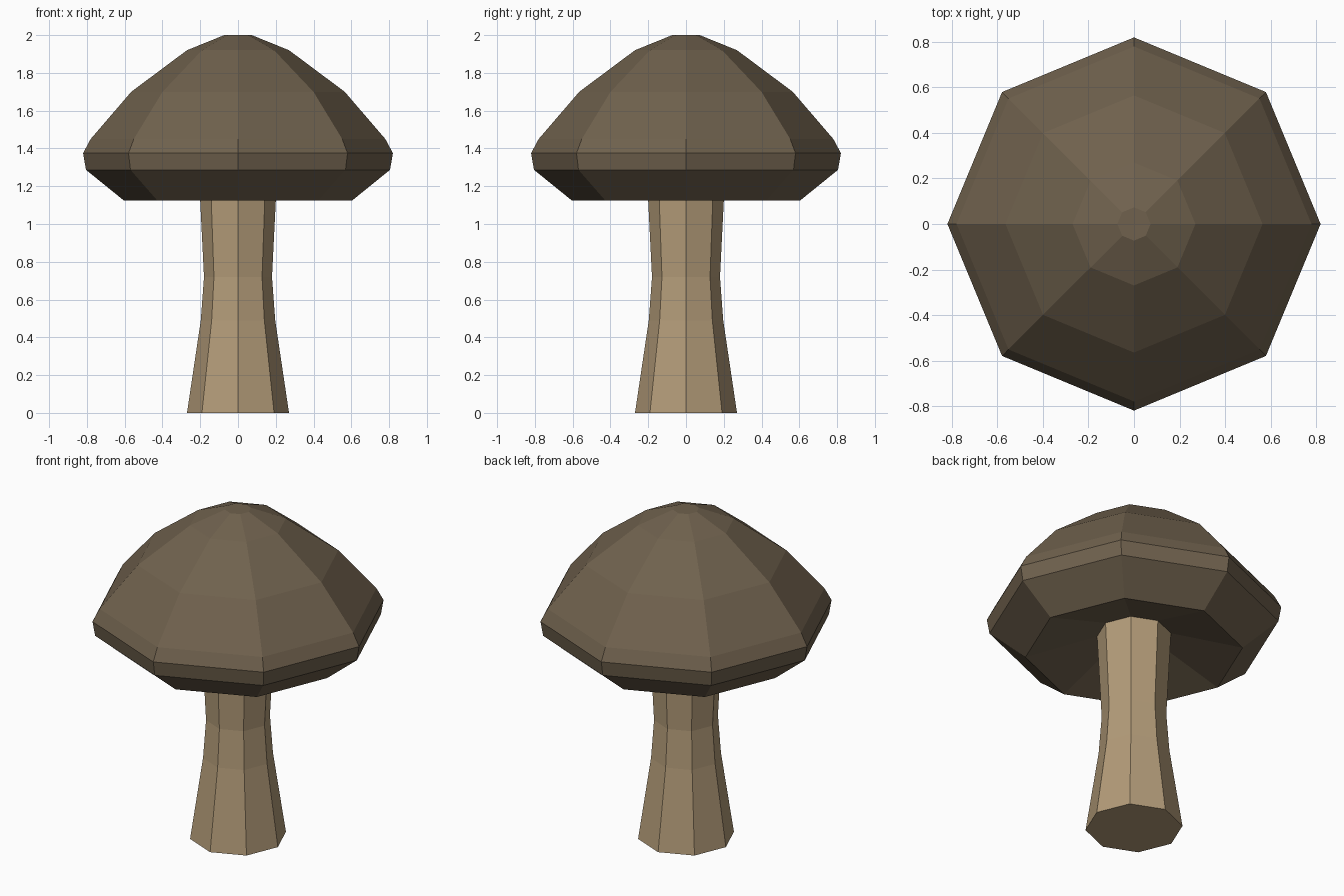
import bpy, bmesh
from math import cos, sin, pi

if "Cube" in bpy.data.objects:
    bpy.data.objects.remove(bpy.data.objects["Cube"])

SIDES = 8


def material(name, color):
    m = bpy.data.materials.new(name)
    m.diffuse_color = (*color, 1)
    m.use_nodes = True
    m.node_tree.nodes["Principled BSDF"].inputs["Base Color"].default_value = m.diffuse_color
    return m


def lathe(name, profile, mat):
    """Flat-shaded eight-sided solid from (radius, z) rings, bottom to top."""
    bm = bmesh.new()
    rings = [[bm.verts.new((r * cos(2 * pi * i / SIDES), r * sin(2 * pi * i / SIDES), z))
              for i in range(SIDES)] for r, z in profile]
    for a, b in zip(rings, rings[1:]):
        for i in range(SIDES):
            j = (i + 1) % SIDES
            bm.faces.new((a[i], a[j], b[j], b[i]))
    bm.faces.new(rings[0][::-1])
    bm.faces.new(rings[-1])
    bmesh.ops.recalc_face_normals(bm, faces=bm.faces)
    mesh = bpy.data.meshes.new(name)
    bm.to_mesh(mesh)
    bm.free()
    mesh.materials.append(mat)
    obj = bpy.data.objects.new(name, mesh)
    bpy.context.collection.objects.link(obj)
    return obj


# Stem: flared foot, narrow waist, top tucked into the cap
lathe("stem", [(0.27, 0), (0.197, 0.49), (0.18, 0.72), (0.207, 1.26)],
      material("stem_tan", (0.45, 0.33, 0.19)))

# Cap: shallow recess underneath, bevelled rim, faceted dome
lathe("cap", [(0.2, 1.24), (0.605, 1.125), (0.805, 1.287), (0.82, 1.375),
              (0.78, 1.45), (0.565, 1.7), (0.27, 1.92), (0.073, 2.0)],
      material("cap_brown", (0.16, 0.12, 0.075)))
